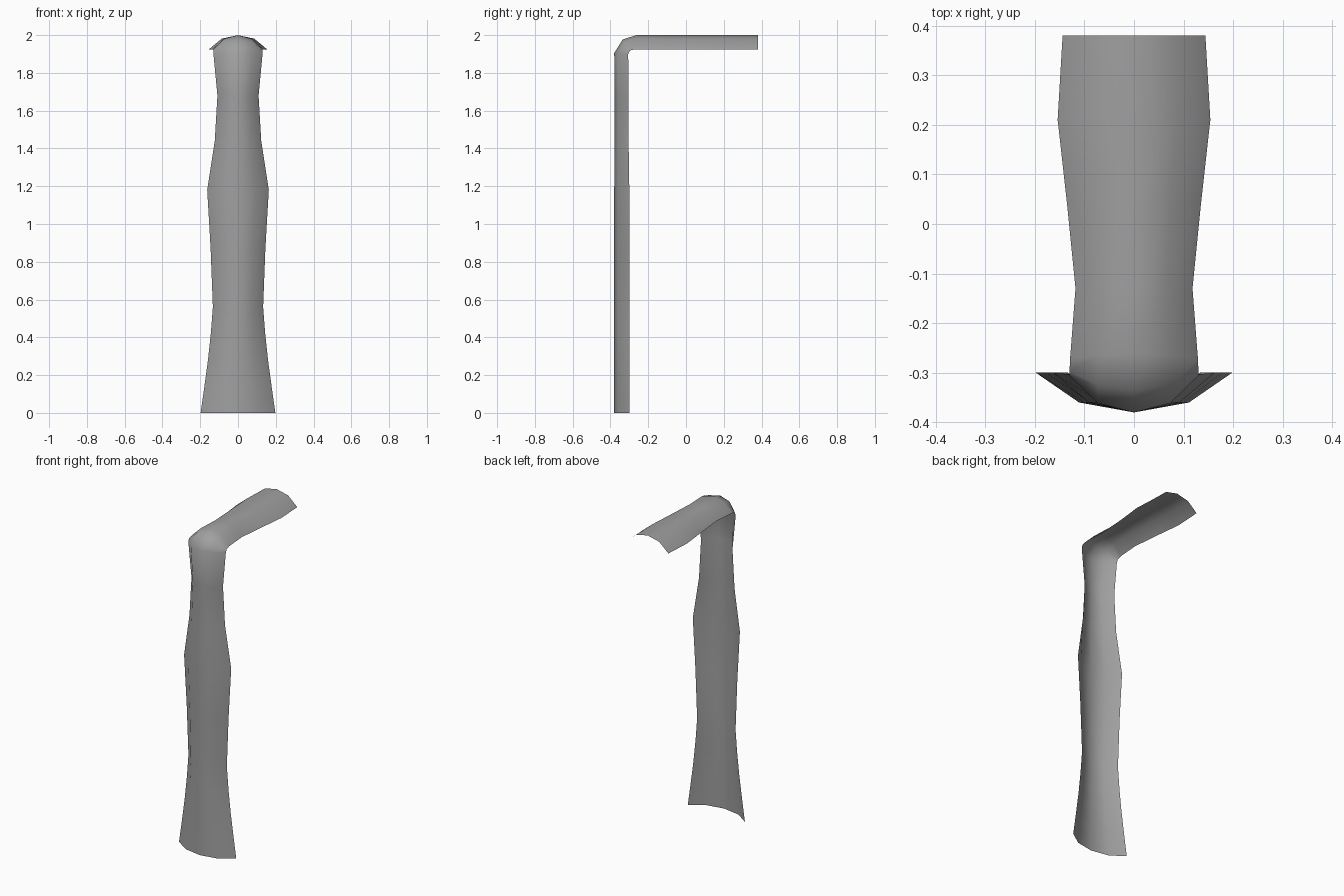
import bpy
import bmesh
from mathutils import Vector

cube = bpy.data.objects.get("Cube")
if cube:
    bpy.data.objects.remove(cube)

# One plain grey for the whole shell
grey = bpy.data.materials.new("plain grey")
grey.use_nodes = True
colour = (0.35, 0.35, 0.35, 1)
grey.diffuse_color = colour
grey.node_tree.nodes["Principled BSDF"].inputs["Base Color"].default_value = colour

# Stations along the shell: half width, rim point (y, z), crest point (y, z)
stations = []
for z, half in [(0, .198), (.14, .178), (.28, .159), (.42, .144), (.56, .133), (.87, .145),
                (1.18, .163), (1.44, .123), (1.68, .109)]:
    shift = 0.004 if z > 1.3 else 0
    stations.append((half, (-.30 - shift, z), (-.38 + shift / 2, z)))
# Rounded bend
stations += [(.130, (-.306, 1.90), (-.380, 1.905)),
             (.130, (-.297, 1.918), (-.335, 1.977)),
             (.129, (-.272, 1.925), (-.262, 2.0))]
# Flat upper arm
for y, half in [(-.13, .118), (.04, .135), (.21, .154), (.38, .144)]:
    stations.append((half, (y, 1.925), (y, 2.0)))

# Arched cross-section: fraction of half width, fraction from rim to crest
arch = [(-1, 0), (-.56, .75), (0, 1), (.56, .75), (1, 0)]

bm = bmesh.new()
rows = []
for half, rim, crest in stations:
    rim, crest = Vector((0, *rim)), Vector((0, *crest))
    rows.append([bm.verts.new(rim.lerp(crest, d) + Vector((u * half, 0, 0))) for u, d in arch])
for low, high in zip(rows, rows[1:]):
    for i in range(len(arch) - 1):
        bm.faces.new((low[i], low[i + 1], high[i + 1], high[i])).smooth = True
mesh = bpy.data.meshes.new("bent_shell")
bm.to_mesh(mesh)
bm.free()
mesh.materials.append(grey)
shell = bpy.data.objects.new("bent_shell", mesh)
bpy.context.scene.collection.objects.link(shell)
